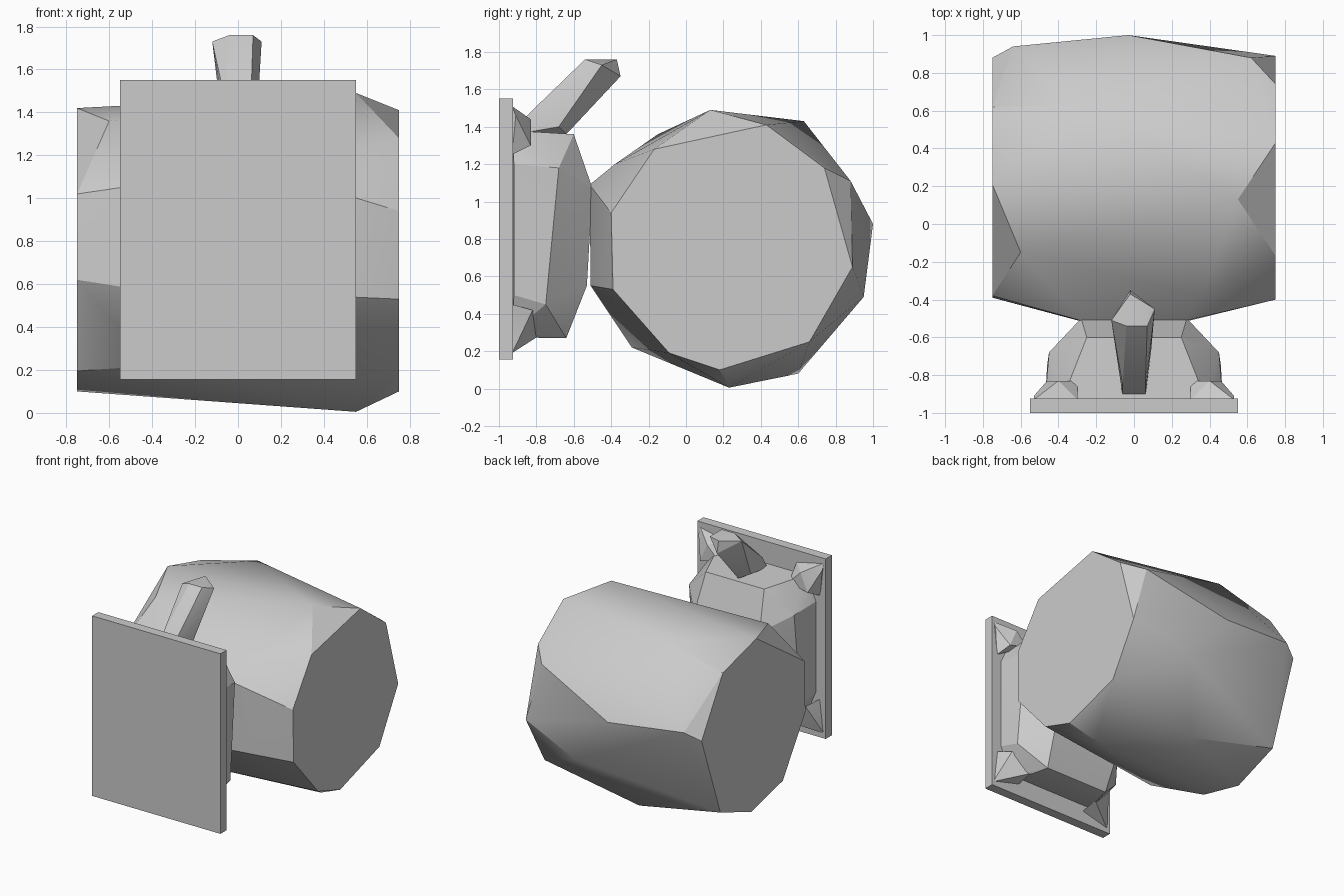
import bpy, bmesh, math
from mathutils import Vector

cube = bpy.data.objects.get("Cube")
if cube:
    bpy.data.objects.remove(cube, do_unlink=True)

grey = bpy.data.materials.new("plain_grey")
grey.use_nodes = True
COL = (0.6, 0.6, 0.6, 1)
grey.diffuse_color = COL
grey.node_tree.nodes["Principled BSDF"].inputs["Base Color"].default_value = COL


def faceted(name, points, smooth=25):
    """Faceted solid wrapped around a set of corner points."""
    bm = bmesh.new()
    for p in points:
        bm.verts.new(p)
    res = bmesh.ops.convex_hull(bm, input=bm.verts[:])
    loose = [v for v in bm.verts if not v.link_faces]
    bmesh.ops.delete(bm, geom=loose, context='VERTS')
    bmesh.ops.dissolve_limit(bm, angle_limit=math.radians(0.5),
                             verts=bm.verts[:], edges=bm.edges[:])
    bmesh.ops.recalc_face_normals(bm, faces=bm.faces[:])
    me = bpy.data.meshes.new(name)
    bm.to_mesh(me)
    bm.free()
    me.materials.append(grey)
    ob = bpy.data.objects.new(name, me)
    bpy.context.collection.objects.link(ob)
    bpy.ops.object.select_all(action='DESELECT')
    ob.select_set(True)
    bpy.context.view_layer.objects.active = ob
    bpy.ops.object.shade_smooth_by_angle(angle=math.radians(smooth))
    return ob


# Square wall plate
faceted("wall_plate", [(x, y, z) for x in (-.55, .55)
                       for y in (-1, -.925) for z in (.155, 1.55)])

# Drum: two flat end caps (y, z) plus the bevelled corners between them
left_cap = [(.43, 1.41), (.74, 1.18), (.89, .65), (.66, .25), (.18, .10),
            (-.09, .19), (-.39, .53), (-.40, .94), (-.17, 1.28)]
right_cap = [(.21, 1.42), (.62, 1.31), (.88, .88), (.65, .24), (.27, .10),
             (-.115, .195), (-.39, .62), (-.38, 1.02)]
belly = [(.55, .13, 1.49), (-.60, -.15, 1.36), (-.27, .63, 1.43),
         (.62, .88, 1.11), (-.03, 1.0, .88), (-.64, .94, .94),
         (.29, .95, .49), (-.02, .60, .08), (.55, .23, .005),
         (-.40, -.29, .22), (.36, -.38, 1.20),
         (.30, -.51, .55), (-.30, -.51, .55), (.26, -.515, 1.09), (-.27, -.515, 1.09)]
faceted("drum", [(.75, y, z) for y, z in left_cap]
        + [(-.75, y, z) for y, z in right_cap] + belly)

# Neck between plate and drum: one half profile (x, y, z), mirrored
neck_half = [(.28, -.50, 1.07), (.29, -.53, .55),
             (.25, -.60, 1.36), (.27, -.64, .27),
             (.45, -.68, 1.18), (.46, -.75, .45),
             (.47, -.92, 1.20), (.47, -.92, .50),
             (.32, -.84, 1.35), (.30, -.78, .27),
             (.38, -.93, 1.38), (.38, -.93, .30)]
faceted("neck", [(s * x, y, z) for x, y, z in neck_half for s in (-1, 1)], 20)

# Small ribs joining the neck to the plate corners
for side, s in (("left", 1), ("right", -1)):
    faceted("upper_rib_" + side,
            [(s * x, y, z) for x, y, z in
             [(.53, -.93, 1.51), (.53, -.91, 1.46), (.40, -.83, 1.44), (.30, -.93, 1.46),
              (.30, -.83, 1.34), (.46, -.83, 1.30), (.50, -.93, 1.25)]])
    faceted("lower_rib_" + side,
            [(s * x, y, z) for x, y, z in
             [(.53, -.93, .19), (.52, -.91, .23), (.40, -.84, .30), (.30, -.93, .25),
              (.30, -.79, .28), (.45, -.82, .42), (.50, -.93, .45)]])

# Slanted lever on top of the neck
faceted("lever", [(-.06, -.91, 1.36), (.06, -.91, 1.36),
                  (-.06, -.85, 1.46), (.06, -.85, 1.46),
                  (.09, -.68, 1.40), (-.08, -.68, 1.40), (0, -.64, 1.36),
                  (-.12, -.51, 1.73), (-.04, -.54, 1.76), (.07, -.54, 1.76),
                  (-.02, -.37, 1.76), (.11, -.45, 1.73), (-.02, -.35, 1.67)])
